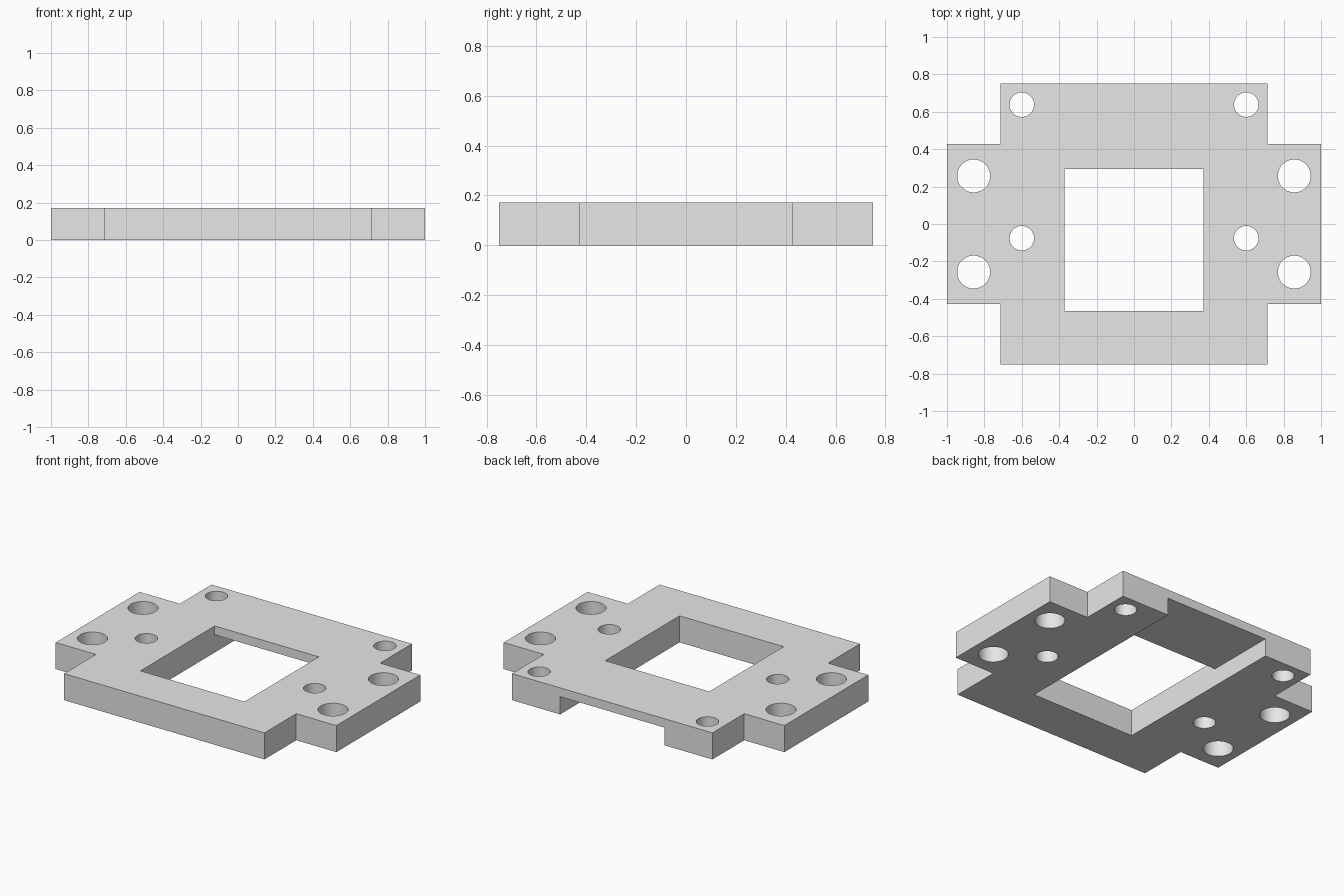
import bpy

cube = bpy.data.objects.get("Cube")
if cube:
    bpy.data.objects.remove(cube, do_unlink=True)

THICK = 0.171       # plate thickness
BRIDGE = 0.057      # thickness left above the rear channel
WIN_X = 0.371       # half width of window and channel
WIN_FRONT, WIN_BACK = -0.464, 0.293
BODY_X, BODY_Y = 0.714, 0.751
ARM_Y = 0.427

grey = bpy.data.materials.new("light_grey")
grey.use_nodes = True
colour = (0.8, 0.8, 0.8, 1)
grey.diffuse_color = colour
grey.node_tree.nodes["Principled BSDF"].inputs["Base Color"].default_value = colour


def prism(name, outline, z0, z1):
    """Extrude a closed outline between two heights."""
    n = len(outline)
    verts = [(x, y, z) for z in (z0, z1) for x, y in outline]
    faces = [tuple(reversed(range(n))), tuple(range(n, 2 * n))]
    faces += [(i, (i + 1) % n, n + (i + 1) % n, n + i) for i in range(n)]
    mesh = bpy.data.meshes.new(name)
    mesh.from_pydata(verts, [], faces)
    mesh.materials.append(grey)
    obj = bpy.data.objects.new(name, mesh)
    bpy.context.collection.objects.link(obj)
    return obj


def rectangle(x, y0, y1):
    return [(-x, y0), (x, y0), (x, y1), (-x, y1)]


# Cross-shaped plate with a side arm on each side
quarter = [(BODY_X, BODY_Y), (BODY_X, ARM_Y), (1, ARM_Y)]
right_half = [(x, -y) for x, y in quarter] + quarter[::-1]
plate = prism("mounting_plate",
              right_half + [(-x, y) for x, y in right_half[::-1]], 0, THICK)

# Square window, and the channel under the rear edge
cutters = [
    prism("window_cutter", rectangle(WIN_X, WIN_FRONT, WIN_BACK), -0.1, 0.3),
    prism("channel_cutter", rectangle(WIN_X, WIN_BACK - 0.1, 1), -0.1, THICK - BRIDGE),
]

# Mirrored bolt holes: x, y, radius
for x, y, r in ((0.6, 0.638, 0.0655), (0.6, -0.076, 0.0655),
                (0.857, 0.257, 0.088), (0.857, -0.257, 0.088)):
    for side in (-1, 1):
        bpy.ops.mesh.primitive_cylinder_add(vertices=64, radius=r, depth=1,
                                            location=(side * x, y, 0))
        hole = bpy.context.object
        hole.name = "bolt_hole_cutter"
        hole.data.materials.append(grey)
        cutters.append(hole)

# Cut everything out of the plate, then drop the cutters
bpy.context.view_layer.objects.active = plate
for cutter in cutters:
    cut = plate.modifiers.new("cut", 'BOOLEAN')
    cut.operation = 'DIFFERENCE'
    cut.solver = 'EXACT'
    cut.object = cutter
    bpy.ops.object.modifier_apply(modifier=cut.name)
    bpy.data.objects.remove(cutter, do_unlink=True)

# Smooth hole walls, crisp edges
bpy.ops.object.select_all(action='DESELECT')
plate.select_set(True)
bpy.ops.object.shade_smooth_by_angle(angle=0.5)
